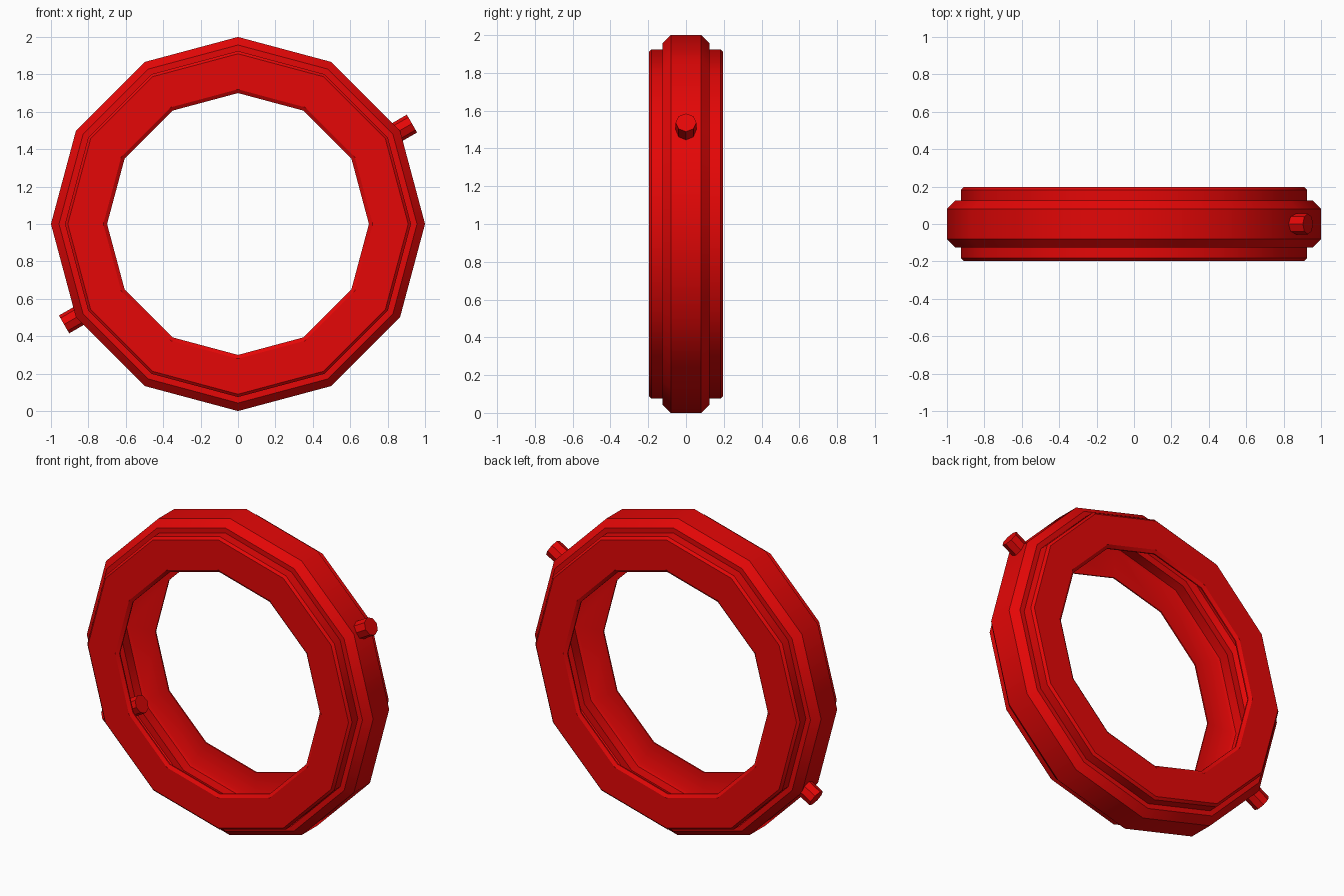
import bpy, bmesh, math
from mathutils import Vector, Matrix

if "Cube" in bpy.data.objects:
    bpy.data.objects.remove(bpy.data.objects["Cube"])

red = bpy.data.materials.new("bright red")
red.diffuse_color = (0.78, 0.002, 0.002, 1)
red.use_nodes = True
red.node_tree.nodes["Principled BSDF"].inputs["Base Color"].default_value = red.diffuse_color
CENTRE = Vector((0, 0, 1))


def finish(bm, name, smooth_angle=None):
    bmesh.ops.recalc_face_normals(bm, faces=bm.faces[:])
    me = bpy.data.meshes.new(name)
    bm.to_mesh(me)
    bm.free()
    me.materials.append(red)
    ob = bpy.data.objects.new(name, me)
    bpy.context.collection.objects.link(ob)
    if smooth_angle:
        bpy.ops.object.select_all(action='DESELECT')
        ob.select_set(True)
        bpy.context.view_layer.objects.active = ob
        bpy.ops.object.shade_smooth_by_angle(angle=math.radians(smooth_angle))
    return ob


# Twelve-sided hollow ring, open inwards: half cross-section (radius, y),
# mirrored across y = 0
outer = [(1.0, 0.08), (0.957, 0.125), (0.925, 0.125), (0.925, 0.183), (0.91, 0.197)]
inner = [(0.72, 0.197), (0.70, 0.183), (0.70, 0.175), (0.885, 0.175), (0.90, 0.165),
         (0.90, 0.10), (0.945, 0.10), (0.97, 0.07)]
half = outer + inner
profile = half + [(r, -y) for r, y in reversed(half)]

SIDES = 12
bm = bmesh.new()
loops = []
for k in range(SIDES):
    a = math.tau * k / SIDES
    loops.append([bm.verts.new(CENTRE + Vector((r * math.cos(a), y, r * math.sin(a))))
                  for r, y in profile])
n = len(profile)
for k in range(SIDES):
    p, q = loops[k], loops[(k + 1) % SIDES]
    for i in range(n):
        j = (i + 1) % n
        bm.faces.new((p[i], p[j], q[j], q[i]))
finish(bm, "ring_body", 35)

# Two opposite pivot pins going through the ring wall
R_IN, R_OUT = 0.80, 1.074
for name, deg, y in (("upper_pin", 30, 0.0), ("lower_pin", 210, 0.03)):
    a = math.radians(deg)
    d = Vector((math.cos(a), 0, math.sin(a)))
    bm = bmesh.new()
    bmesh.ops.create_cone(bm, cap_ends=True, segments=8, radius1=0.055, radius2=0.055,
                          depth=R_OUT - R_IN)
    rot = Matrix.Rotation(math.pi / 2 - a, 4, 'Y')
    centre = CENTRE + d * (R_IN + R_OUT) / 2 + Vector((0, y, 0))
    bmesh.ops.transform(bm, verts=bm.verts[:], matrix=Matrix.Translation(centre) @ rot)
    finish(bm, name)
